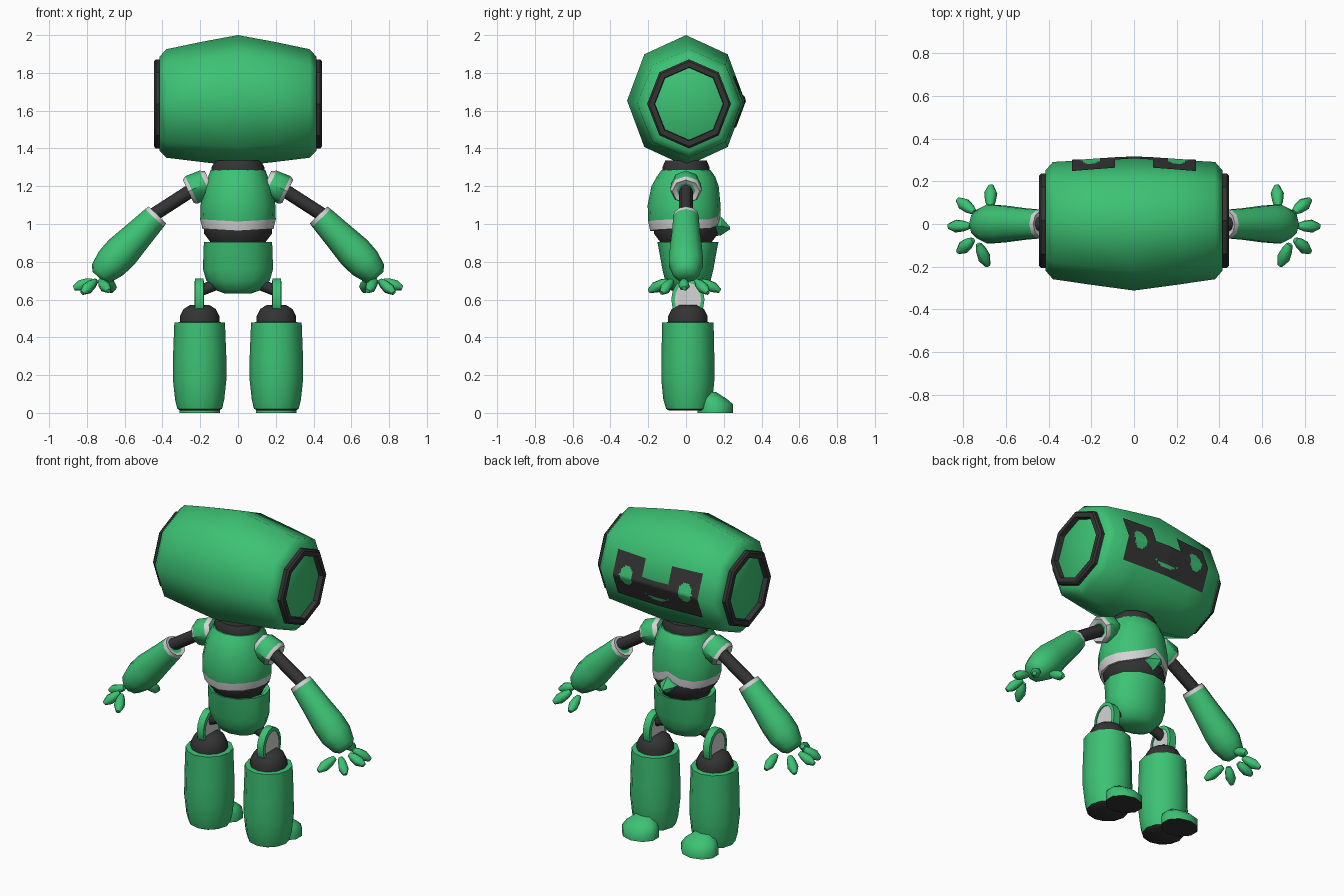
import bpy, bmesh, math
from mathutils import Vector

if "Cube" in bpy.data.objects:
    bpy.data.objects.remove(bpy.data.objects["Cube"])


def material(name, rgb):
    m = bpy.data.materials.new(name)
    m.diffuse_color = (*rgb, 1)
    m.use_nodes = True
    m.node_tree.nodes["Principled BSDF"].inputs["Base Color"].default_value = m.diffuse_color
    return m


GREEN = material("green", (0.046, 0.54, 0.175))
DARK = material("charcoal", (0.034, 0.034, 0.034))
WHITE = material("off_white", (0.66, 0.66, 0.66))


def finish(name, bm, mats, angle=50, recalc=True):
    if recalc:
        bmesh.ops.recalc_face_normals(bm, faces=bm.faces)
    me = bpy.data.meshes.new(name)
    bm.to_mesh(me)
    bm.free()
    for m in mats:
        me.materials.append(m)
    ob = bpy.data.objects.new(name, me)
    bpy.context.collection.objects.link(ob)
    bpy.ops.object.select_all(action='DESELECT')
    ob.select_set(True)
    bpy.context.view_layer.objects.active = ob
    bpy.ops.object.shade_smooth_by_angle(angle=math.radians(angle))
    return ob


def loft(name, origin, direction, rings, mats, n=8, bands=None, phase=0.0,
         caps=True, loop=False, warp=None, angle=50, rule=None, side=Vector((0, 1, 0))):
    """rings: (distance, radius u, radius v, offset u, offset v) along direction."""
    o, d = Vector(origin), Vector(direction).normalized()
    v = (side - d * side.dot(d)).normalized()
    u = v.cross(d)
    bm = bmesh.new()
    loops = []
    for i, r in enumerate(rings):
        t, ru, rv, ou, ov = (list(r) + [0, 0])[:5]
        row = []
        for k in range(n):
            a = 2 * math.pi * k / n + phase
            p = o + d * t + u * (ou + ru * math.cos(a)) + v * (ov + rv * math.sin(a))
            row.append(bm.verts.new(warp(i, p) if warp else p))
        loops.append(row)
    pairs = list(zip(loops, loops[1:])) + ([(loops[-1], loops[0])] if loop else [])
    for b, (r0, r1) in enumerate(pairs):
        for k in range(n):
            f = bm.faces.new((r0[k], r0[(k + 1) % n], r1[(k + 1) % n], r1[k]))
            f.material_index = bands[b] if bands else 0
    if caps and not loop:
        bm.faces.new(loops[0][::-1])
        bm.faces.new(loops[-1])
    bmesh.ops.recalc_face_normals(bm, faces=bm.faces)
    if rule:
        for f in bm.faces:
            f.material_index = rule(f)
    return finish(name, bm, mats, angle)


Z, HEAD_Z = (0, 0, 1), 1.65

# Head: eight-sided barrel lying along x (u points down, v points to +y)
half = [(0, 0.347, 0.312, -0.003, 0), (0.20, 0.317, 0.293, 0.004, 0.008),
        (0.38, 0.287, 0.275, 0.012, 0.016), (0.415, 0.25, 0.235, 0.014, 0.016)]
head_rings = [(-r[0], *r[1:]) for r in half[:0:-1]] + half
loft("head", (0, 0, HEAD_Z), (1, 0, 0), head_rings, [GREEN])

for s, tag in ((1, "right"), (-1, "left")):
    loft("ear_ring_" + tag, (0, 0, HEAD_Z), (s, 0, 0),
         [(t, r, r * 0.94, s * 0.0 + (0.014 if s > 0 else -0.014), 0.016) for t, r in
          ((0.40, 0.19), (0.405, 0.236), (0.435, 0.236), (0.445, 0.225), (0.445, 0.195))],
         [DARK], loop=True, angle=40)


# Face panel: thin plate following the barrel, with eyes, mouth and brow notch
def head_y(x, z):
    x = abs(x)
    for a, b in zip(half, half[1:]):
        if x <= b[0]:
            k = (x - a[0]) / (b[0] - a[0])
            ru, rv, ou, ov = (p + (q - p) * k for p, q in zip(a[1:], b[1:]))
            return ov + rv * (1 - 0.2929 * abs(z - HEAD_Z + ou) / (0.7071 * ru))


def face_colour(x, z):
    eye = ((abs(x) - 0.20) / 0.045) ** 2 + ((z - 1.655) / 0.06) ** 2 < 1
    curve = 1.545 + 5 * x * x
    mouth = abs(x) < 0.085 and curve < z < 1.565 + 2.2 * x * x
    return 1 if eye or mouth else 0


bm = bmesh.new()
step, cache = 0.01, {}


def face_vert(i, j):
    if (i, j) not in cache:
        x, z = i * step, HEAD_Z + j * step
        cache[i, j] = bm.verts.new((x, head_y(x, z) + 0.006, z))
    return cache[i, j]


for i in range(-29, 29):
    for j in range(-14, 13):
        x, z = (i + 0.5) * step, HEAD_Z + (j + 0.5) * step
        if abs(x) < 0.09 and z > 1.68:
            continue
        f = bm.faces.new([face_vert(i, j), face_vert(i, j + 1),
                          face_vert(i + 1, j + 1), face_vert(i + 1, j)])
        f.material_index = face_colour(x, z)
finish("face_panel", bm, [DARK, GREEN], recalc=False)

# Neck, torso with white hem, waist and pelvis
loft("neck", (0, 0, 0), Z, [(1.26, 0.14, 0.12), (1.30, 0.14, 0.125), (1.335, 0.12, 0.11)], [DARK], 12)


def hem(i, p):
    if i < 3:
        p.z += 0.05 * max(0, 1 - abs(p.x) / 0.11) if p.y > 0 else -0.012 * (1 - abs(p.x) / 0.2)
    return p


loft("torso", (0, 0, 0), Z,
     [(0.975, 0.165, 0.165, 0, -0.005), (0.975, 0.188, 0.185, 0, -0.005),
      (1.025, 0.2, 0.192, 0, -0.008), (1.10, 0.198, 0.193, 0, -0.01),
      (1.20, 0.178, 0.178, 0, -0.005), (1.25, 0.158, 0.155), (1.285, 0.145, 0.13)],
     [GREEN, WHITE], 16, bands=[1, 1, 0, 0, 0, 0], warp=hem)
loft("belly_stud", (0, 0.15, 0.99), (0, 1, 0), [(0, 0.055, 0.055), (0.035, 0.05, 0.05), (0.083, 0.006, 0.006, 0, -0.012)],
     [GREEN], 4, side=Vector((0, 0, 1)), angle=20)
loft("waist", (0, 0, 0), Z, [(0.86, 0.13, 0.12), (0.91, 0.15, 0.14), (0.95, 0.18, 0.17), (1.0, 0.178, 0.168)], [DARK], 12)
loft("pelvis", (0, 0.01, 0), Z,
     [(0.632, 0.07, 0.05), (0.65, 0.12, 0.09), (0.70, 0.168, 0.12), (0.76, 0.185, 0.135),
      (0.86, 0.183, 0.153), (0.905, 0.18, 0.162), (0.90, 0.155, 0.14), (0.87, 0.13, 0.12)], [GREEN], 12)

for s, tag in ((1, "right"), (-1, "left")):
    # Shoulder cap, upper arm, forearm
    loft("shoulder_" + tag, (s * 0.15, 0, 1.225), (s * 0.86, 0, -0.4),
         [(0, 0.06, 0.06), (0.025, 0.075, 0.078), (0.105, 0.08, 0.085), (0.125, 0.068, 0.072), (0.115, 0.045, 0.05)],
         [GREEN, WHITE], 8, bands=[1, 0, 1, 1], angle=40)
    loft("upper_arm_" + tag, (s * 0.22, 0, 1.195), (s * 0.84, 0, -0.54),
         [(0, 0.036, 0.036), (0.28, 0.036, 0.036)], [DARK], 8)
    loft("forearm_" + tag, (s * 0.43, 0, 1.045), (s * 0.69, 0, -0.72),
         [(0.0, 0.045, 0.045), (-0.005, 0.064, 0.066), (0.018, 0.068, 0.07), (0.14, 0.08, 0.078),
          (0.27, 0.094, 0.09), (0.35, 0.09, 0.095), (0.425, 0.068, 0.07), (0.45, 0.04, 0.045)],
         [GREEN, WHITE], 10, bands=[1, 1, 0, 0, 0, 0, 0])
    # Fingers fanned around the hand
    for k, (bx, by, tx, ty, tz) in enumerate((
            (0.675, 0.08, 0.67, 0.18, 0.645), (0.75, 0.055, 0.825, 0.115, 0.635),
            (0.77, -0.01, 0.87, -0.01, 0.66), (0.755, -0.075, 0.825, -0.13, 0.635),
            (0.73, -0.095, 0.685, -0.195, 0.645))):
        base, tip = Vector((s * bx, by, 0.70)), Vector((s * tx, ty, tz))
        L = (tip - base).length
        loft(f"finger_{k + 1}_{tag}", base, tip - base,
             [(0, 0.014, 0.014), (L * 0.25, 0.025, 0.025), (L * 0.65, 0.031, 0.03), (L, 0.013, 0.013)],
             [GREEN], 6, side=Vector((0.1, 0.2, 1)), angle=60)

    # Hip joint and arched thigh plate with green rim
    x = s * 0.205
    loft("hip_joint_" + tag, (s * 0.09, 0.01, 0.69), (s * 0.9, 0, -0.35), [(0, 0.03, 0.03), (0.13, 0.03, 0.03)], [DARK], 8)
    loft("thigh_plate_" + tag, (x - 0.019, 0.01, 0.60), (1, 0, 0),
         [(0, 0.09, 0.075), (0.038, 0.09, 0.075)], [WHITE], 16, angle=40)
    loft("thigh_rim_" + tag, (x, 0.01, 0.60), (1, 0, 0),
         [(-0.025, 0.09, 0.07), (-0.022, 0.112, 0.088), (0.022, 0.112, 0.088), (0.025, 0.09, 0.07)],
         [GREEN], 16, loop=True)
    loft("thigh_core_" + tag, (x - 0.019, 0.01, 0.55), (1, 0, 0), [(0, 0.07, 0.074), (0.038, 0.07, 0.074)], [WHITE], 4, phase=math.pi / 4)

    # Knee dome, boot and toe, with dark undersides
    loft("knee_" + tag, (s * 0.203, 0.01, 0), Z,
         [(0.46, 0.105, 0.105), (0.51, 0.105, 0.105), (0.55, 0.085, 0.085), (0.572, 0.05, 0.05)], [DARK], 12)
    under = lambda f: 1 if f.normal.z < -0.6 else 0
    loft("boot_" + tag, (s * 0.203, 0.01, 0), Z,
         [(0.02, 0.118, 0.115), (0.07, 0.13, 0.13), (0.18, 0.142, 0.141), (0.30, 0.141, 0.14),
          (0.478, 0.134, 0.136), (0.48, 0.11, 0.11)], [GREEN, DARK], 12, rule=under)
    loft("foot_" + tag, (s * 0.203, 0, 0), Z,
         [(0, 0.112, 0.095, 0, 0.155), (0.045, 0.112, 0.095, 0, 0.155),
          (0.075, 0.095, 0.075, 0, 0.14), (0.11, 0.05, 0.035, 0, 0.125)], [GREEN, DARK], 10,
         phase=math.pi / 2, rule=under)
    loft("sole_" + tag, (s * 0.203, 0.01, 0), Z, [(0.012, 0.1, 0.1), (0.021, 0.117, 0.114)], [DARK], 12)
